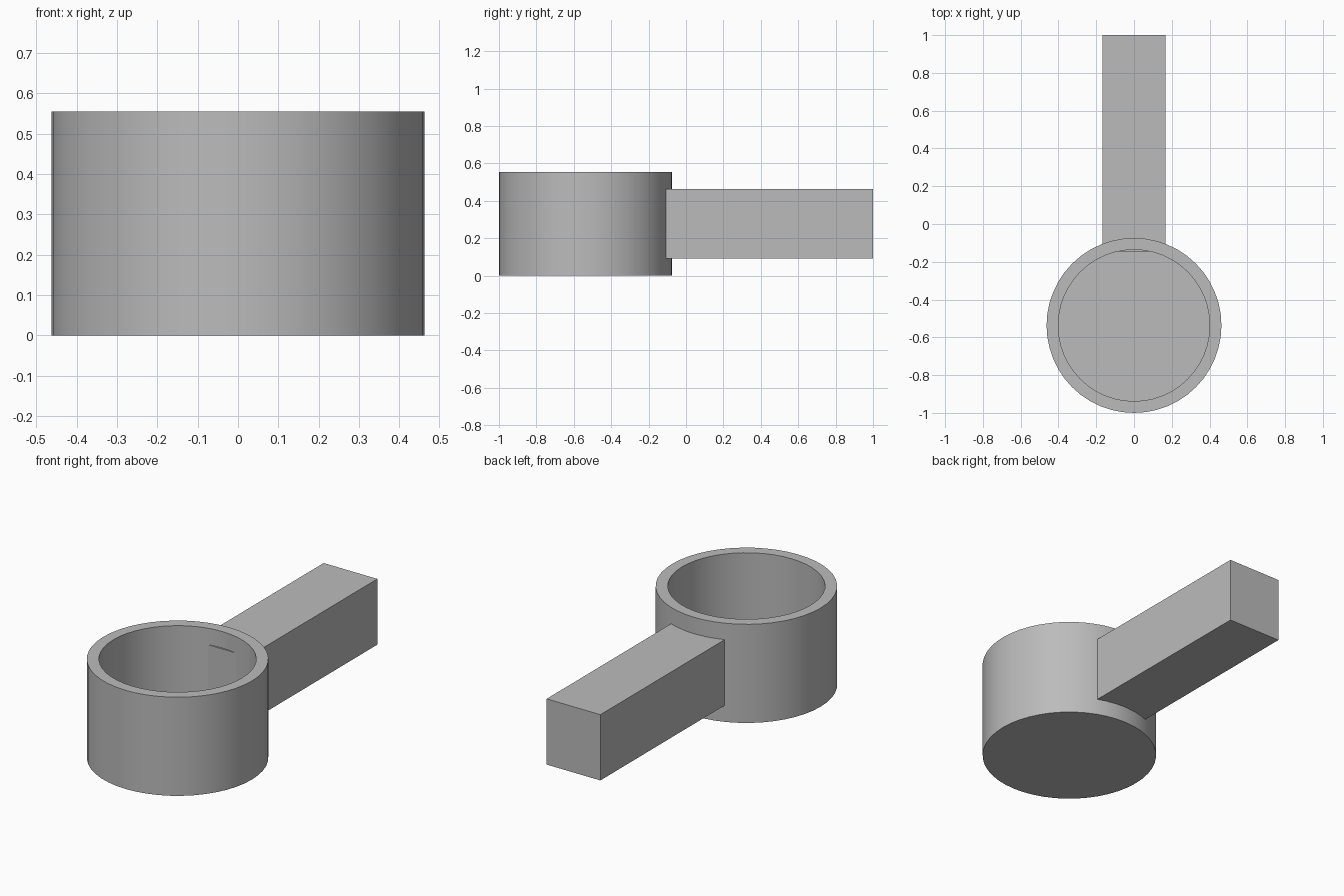
import bpy
import bmesh
import math
from mathutils import Matrix, Vector

cube = bpy.data.objects.get("Cube")
if cube:
    bpy.data.objects.remove(cube, do_unlink=True)

grey = bpy.data.materials.new("plain grey")
grey.use_nodes = True
colour = (0.5, 0.5, 0.5, 1)
grey.diffuse_color = colour
grey.node_tree.nodes["Principled BSDF"].inputs["Base Color"].default_value = colour


def finish(bm, name):
    mesh = bpy.data.meshes.new(name)
    bmesh.ops.recalc_face_normals(bm, faces=bm.faces)
    bm.to_mesh(mesh)
    bm.free()
    mesh.materials.append(grey)
    obj = bpy.data.objects.new(name, mesh)
    bpy.context.collection.objects.link(obj)
    return obj


# Cup: a profile of radius and height spun into a closed-bottom vessel
SEGMENTS = 48
OUTER, INNER, HEIGHT, FLOOR = 0.463, 0.401, 0.555, 0.062
CENTRE_Y = OUTER - 1
bm = bmesh.new()
rings = []
for radius, z in [(OUTER, 0), (OUTER, HEIGHT), (INNER, HEIGHT), (INNER, FLOOR)]:
    ring = []
    for i in range(SEGMENTS):
        a = math.tau * i / SEGMENTS
        ring.append(bm.verts.new((radius * math.cos(a), CENTRE_Y + radius * math.sin(a), z)))
    rings.append(ring)
for low, high in zip(rings, rings[1:]):
    for i in range(SEGMENTS):
        j = (i + 1) % SEGMENTS
        bm.faces.new((low[i], low[j], high[j], high[i]))
bm.faces.new(rings[0])
bm.faces.new(rings[-1])
cup = finish(bm, "cup")
bpy.ops.object.select_all(action="DESELECT")
cup.select_set(True)
bpy.context.view_layer.objects.active = cup
bpy.ops.object.shade_smooth_by_angle(angle=math.radians(30))

# Handle: a square-edged bar whose end just pierces the cup wall
start, end = -0.146, 1.0
bm = bmesh.new()
bmesh.ops.create_cube(
    bm, size=1,
    matrix=Matrix.LocRotScale(
        Vector((0, (start + end) / 2, HEIGHT / 2)), None,
        Vector((0.334, end - start, 0.37))))
finish(bm, "handle")
